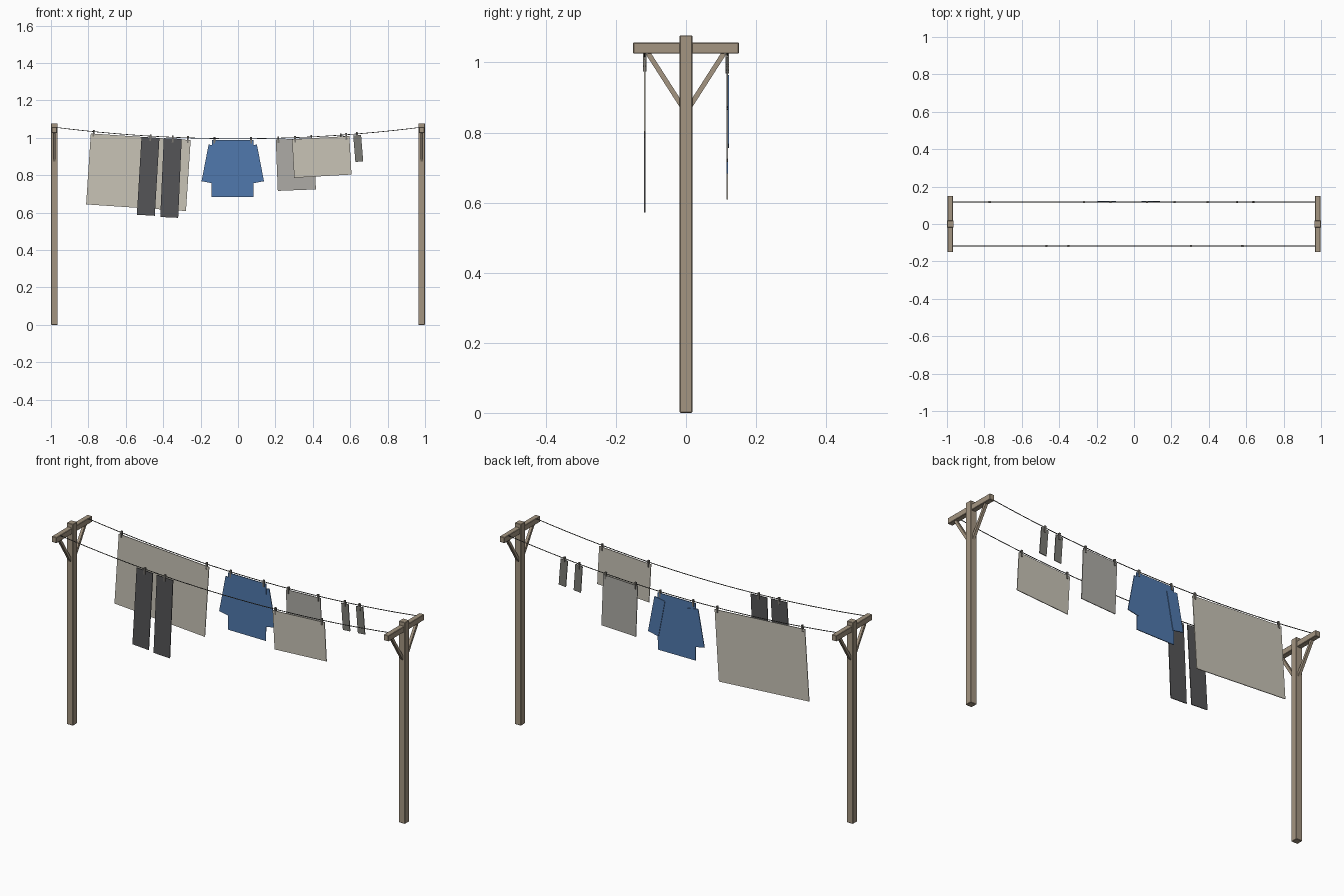
import bpy, bmesh, math
from mathutils import Vector, Matrix

if "Cube" in bpy.data.objects:
    bpy.data.objects.remove(bpy.data.objects["Cube"])

LINE_Y, POST_X = 0.118, 0.982


def material(name, rgb):
    m = bpy.data.materials.new(name)
    m.diffuse_color = (*rgb, 1)
    m.use_nodes = True
    m.node_tree.nodes["Principled BSDF"].inputs["Base Color"].default_value = m.diffuse_color
    return m


WOOD = material("wood", (0.37, 0.30, 0.22))
ROPE = material("rope", (0.10, 0.10, 0.09))
PEG = material("peg_grey", (0.20, 0.19, 0.17))
LINEN = material("linen", (0.58, 0.55, 0.47))
GREY = material("grey_cloth", (0.42, 0.41, 0.38))
DARK = material("dark_cloth", (0.09, 0.09, 0.095))
SOCK = material("sock_grey", (0.20, 0.20, 0.18))
BLUE = material("blue_cloth", (0.08, 0.19, 0.42))


def box(name, loc, size, mat, rot=None):
    bm = bmesh.new()
    bmesh.ops.create_cube(bm, size=1, matrix=Matrix.Diagonal((*size, 1)))
    me = bpy.data.meshes.new(name)
    bm.to_mesh(me)
    bm.free()
    me.materials.append(mat)
    ob = bpy.data.objects.new(name, me)
    bpy.context.collection.objects.link(ob)
    ob.matrix_world = Matrix.Translation(loc) @ (rot or Matrix())
    return ob


def bevel(ob, width):
    mod = ob.modifiers.new("bevel", "BEVEL")
    mod.width, mod.segments = width, 1


def line_z(x):
    return 0.995 + 0.06 * (x / 0.97) ** 2


def tilt(x):
    return -math.atan(2 * 0.06 * x / 0.97 ** 2)  # about +y


# Posts with cross-arm and two diagonal braces each
for side, sx in (("left", -1), ("right", 1)):
    x = sx * POST_X
    bevel(box(f"{side}_post", (x, 0, 0.5385), (0.036, 0.036, 1.077), WOOD), 0.002)
    bevel(box(f"{side}_cross_arm", (x, 0, 1.041), (0.028, 0.302, 0.031), WOOD), 0.002)
    for end, sy in (("front", -1), ("back", 1)):
        a, b = Vector((x, sy * 0.008, 0.870)), Vector((x, sy * 0.108, 1.026))
        d = b - a
        rot = Matrix.Rotation(-math.atan2(d.y, d.z), 4, "X")
        box(f"{side}_{end}_brace", (a + b) / 2, (0.014, 0.014, d.length), WOOD, rot)

# Sagging lines
for end, sy in (("front", -1), ("back", 1)):
    cu = bpy.data.curves.new(f"{end}_line", "CURVE")
    cu.dimensions = "3D"
    cu.bevel_depth, cu.bevel_resolution = 0.002, 1
    n = 25
    sp = cu.splines.new("POLY")
    sp.points.add(n - 1)
    for i, p in enumerate(sp.points):
        x = -0.972 + 1.944 * i / (n - 1)
        p.co = (x, sy * LINE_Y, line_z(x), 1)
    cu.materials.append(ROPE)
    bpy.context.collection.objects.link(bpy.data.objects.new(f"{end}_line", cu))


def cloth(name, x, sy, w, h, mat, pegs):
    """Thin panel hanging square to the line, with pegs at given offsets."""
    rot = Matrix.Rotation(tilt(x), 4, "Y")
    top = Vector((x, sy * LINE_Y, line_z(x) - 0.007))
    centre = top + rot.to_3x3() @ Vector((0, 0, -h / 2))
    box(name, centre, (w, 0.004, h), mat, rot)
    for i, dx in enumerate(pegs):
        px = x + dx
        box(f"{name}_peg_{i + 1}", (px, sy * LINE_Y, line_z(px) - 0.009),
            (0.009, 0.010, 0.036), PEG, Matrix.Rotation(tilt(px), 4, "Y"))


# Front line: trouser legs and a towel
cloth("left_trouser_leg", -0.468, -1, 0.096, 0.417, DARK, [0])
cloth("right_trouser_leg", -0.349, -1, 0.096, 0.422, DARK, [0])
cloth("front_towel", 0.442, -1, 0.307, 0.206, LINEN, [-0.137, 0.137])

# Back line: sheet, shirt, towel and socks
cloth("bed_sheet", -0.520, 1, 0.535, 0.380, LINEN, [-0.252, 0.252])
cloth("shirt_body", -0.028, 1, 0.224, 0.305, BLUE, [-0.098, 0.098])
for side, s in (("left", -1), ("right", 1)):
    box(f"shirt_{side}_sleeve", (-0.028 + s * 0.117, LINE_Y + 0.003, 0.860),
        (0.063, 0.004, 0.200), BLUE, Matrix.Rotation(-s * 0.19, 4, "Y"))
cloth("back_towel", 0.304, 1, 0.204, 0.274, GREY, [-0.088, 0.088])
cloth("left_sock", 0.550, 1, 0.042, 0.142, SOCK, [0])
cloth("right_sock", 0.637, 1, 0.042, 0.142, SOCK, [0])
